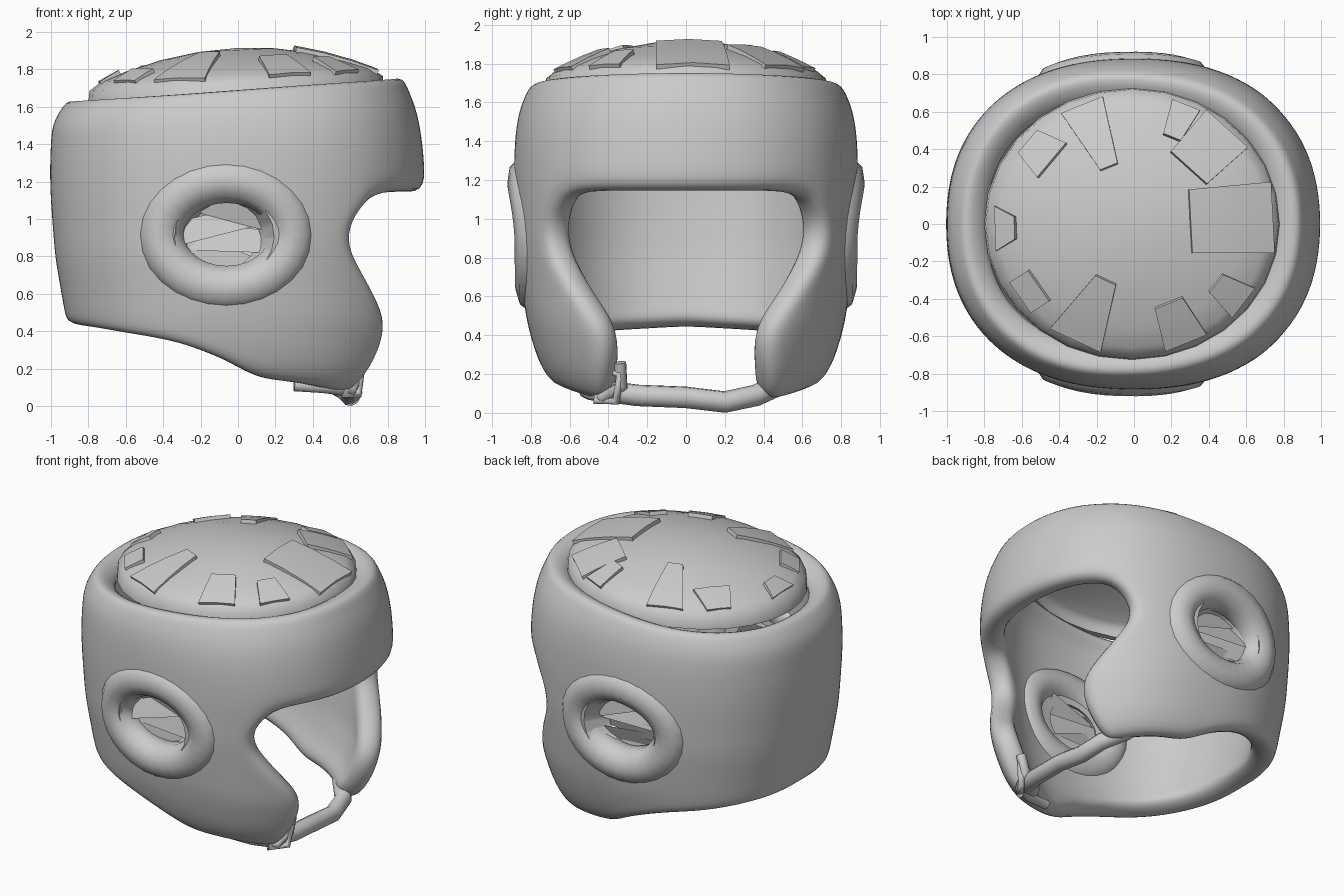
import bpy, bmesh, math, random
from math import sin, cos, radians

if "Cube" in bpy.data.objects:
    bpy.data.objects.remove(bpy.data.objects["Cube"])

random.seed(4)
EXP = 2.3                      # squareness of the horizontal outline
# height: front reach, back reach, half width of the padding
BODY = [(0.0, .76, .75, .60), (.2, .86, .84, .74), (.45, .93, .92, .82), (.8, .95, .98, .87),
        (1.2, 1.01, 1.01, .89), (1.5, .98, 1.0, .88), (1.62, .95, .93, .84), (1.76, .88, .80, .76)]
# height: angle of the cheek edge
EDGE = [(.05, 36), (.2, 29), (.4, 26), (.6, 36), (.82, 49), (.95, 50), (1.04, 47), (1.13, 41)]
# angle from the front: height of the lower rim
RIM = [(30, .02), (45, .05), (65, .09), (85, .12), (102, .24), (120, .33), (150, .40), (180, .43)]
JOIN = 1.12                    # height where cheeks meet the brow band


def lerp(table, k):
    if k <= table[0][0]:
        return table[0][1:]
    for a, b in zip(table, table[1:]):
        if k <= b[0]:
            f = (k - a[0]) / (b[0] - a[0])
            return [p + (q - p) * f for p, q in zip(a[1:], b[1:])]
    return table[-1][1:]


def surf(deg, z):
    """Point on the outer padding at an angle and a height."""
    fx, bx, wy = lerp(BODY, z)
    c, s = cos(radians(deg)), sin(radians(deg))
    ax = fx if c > 0 else bx
    r = (abs(c / ax) ** EXP + abs(s / wy) ** EXP) ** (-1 / EXP)
    return (r * c, r * s, z)


def side_y(x, z):
    fx, bx, wy = lerp(BODY, z)
    return wy * (1 - abs(x / (fx if x > 0 else bx)) ** EXP) ** (1 / EXP)


def add_mesh(name, bm):
    me = bpy.data.meshes.new(name)
    bm.to_mesh(me)
    bm.free()
    ob = bpy.data.objects.new(name, me)
    bpy.context.collection.objects.link(ob)
    return ob


def smooth(ob, angle=40):
    bpy.ops.object.select_all(action='DESELECT')
    ob.select_set(True)
    bpy.context.view_layer.objects.active = ob
    for m in list(ob.modifiers):
        bpy.ops.object.modifier_apply(modifier=m.name)
    bpy.ops.object.shade_smooth_by_angle(angle=radians(angle))


def thicken(ob, thick):
    m = ob.modifiers.new("thickness", 'SOLIDIFY')
    m.thickness, m.offset = thick, -1


def tube(name, pts, radius, closed=False):
    cu = bpy.data.curves.new(name, 'CURVE')
    cu.dimensions = '3D'
    cu.bevel_depth, cu.bevel_resolution = radius, 3
    cu.use_fill_caps = True
    sp = cu.splines.new('POLY')
    sp.points.add(len(pts) - 1)
    for p, co in zip(sp.points, pts):
        p.co = (*co, 1)
    sp.use_cyclic_u = closed
    sp.use_smooth = True
    ob = bpy.data.objects.new(name, cu)
    bpy.context.collection.objects.link(ob)
    return ob


def quads(bm, a, b):
    for i in range(len(a) - 1):
        bm.faces.new((a[i], a[i + 1], b[i + 1], b[i]))


# Padded shell: cheeks and back below, brow band all the way round above
bm = bmesh.new()
COLS, ROWS, BROW = 32, 8, 7
prev = None
for j in range(ROWS + 1):
    row = []
    for i in range(COLS + 1):
        s = i / COLS
        ang = 36 + 288 * s
        low = lerp(RIM, min(ang, 360 - ang))[0]
        z = low + (JOIN - low) * j / ROWS
        e = lerp(EDGE, z)[0]
        row.append(bm.verts.new(surf(e + (360 - 2 * e) * s, z)))
    if prev:
        quads(bm, prev, row)
    prev = row
e = EDGE[-1][1]
angles = [e + (360 - 2 * e) * i / COLS for i in range(COLS + 1)]
angles += [-e + 2 * e * i / BROW for i in range(1, BROW)]
prev = prev + [bm.verts.new(surf(a, JOIN + .02)) for a in angles[COLS + 1:]]
for t in (.25, .5, .72, .88, 1):
    row = [bm.verts.new(surf(a, JOIN + t * (1.715 + .06 * cos(radians(a)) - JOIN))) for a in angles]
    quads(bm, prev + prev[:1], row + row[:1])
    prev = row
shell = add_mesh("padded_shell", bm)
thicken(shell, .165)
m = shell.modifiers.new("soft", 'SUBSURF')
m.levels = m.render_levels = 2

# Funnel-shaped ear openings
cutters = []
for sgn in (-1, 1):
    bpy.ops.mesh.primitive_cone_add(vertices=20, radius1=.12, radius2=.36, depth=.45,
                                    location=(-.08, sgn * .80, .90),
                                    rotation=(radians(-90 * sgn), 0, 0))
    c = bpy.context.object
    c.name = "ear_cutter"
    c.scale = (1, .88, 1)
    c.hide_render = True
    cutters.append(c)
    m = shell.modifiers.new("ear_hole", 'BOOLEAN')
    m.operation, m.solver, m.object = 'DIFFERENCE', 'EXACT', c
smooth(shell, 45)
for c in cutters:
    bpy.data.objects.remove(c)

for sgn in (-1, 1):
    # Soft padded roll around each ear
    ring = []
    for k in range(28):
        a = 2 * math.pi * k / 28
        x, z = -.06 + .35 * cos(a), .92 + .29 * sin(a)
        ring.append((x, sgn * (side_y(x, z) - .092), z))
    tube("ear_roll", ring, .125, True)
    # Crumpled webbing across each ear opening
    for k in range(5):
        bpy.ops.mesh.primitive_grid_add(x_subdivisions=1, y_subdivisions=1, size=1)
        ob = bpy.context.object
        ob.name = "ear_webbing"
        ob.scale = (.46, .13, 1)
        ob.location = (-.09 + random.uniform(-.03, .03), sgn * (.70 + .012 * k),
                       .89 + .085 * (k - 2))
        ob.rotation_euler = (radians(90 + random.uniform(-25, 25)),
                             radians(random.uniform(-25, 25)), radians(random.uniform(-8, 8)))


# Crown dome, with a skirt tucked behind the brow band
def dome(x, y, lift=0):
    r2 = (x / .84) ** 2 + (y / .77) ** 2
    return (x, y, 1.915 - .195 * r2 + .045 * x + lift)


bm = bmesh.new()
N = 28
top = bm.verts.new(dome(0, 0))
prev = None
for r, drop in ((.25, 0), (.5, 0), (.75, 0), (.9, 0), (.98, .02), (.99, .09)):
    row = [bm.verts.new(dome(-.01 + .80 * r * cos(2 * math.pi * k / N),
                             .735 * r * sin(2 * math.pi * k / N), -drop)) for k in range(N)]
    for k in range(N):
        n = (k + 1) % N
        bm.faces.new((prev[k], row[k], row[n], prev[n]) if prev else (top, row[k], row[n]))
    prev = row
crown = add_mesh("crown_panel", bm)
thicken(crown, .05)
smooth(crown, 60)

# Overlapping flaps around the crown: angle, inner reach, inner width, outer width
FLAPS = [(3, .38, .17, .19), (48, .55, .13, .15), (68, .68, .05, .08), (112, .45, .05, .12),
         (140, .72, .12, .08), (182, .80, .06, .12), (215, .78, .10, .10), (245, .45, .06, .15),
         (292, .62, .08, .12), (322, .70, .06, .10)]
for ang, inner, w0, w1 in FLAPS:
    bm = bmesh.new()
    c, s = cos(radians(ang)), sin(radians(ang))
    prev = None
    for t in (0, .35, .7, 1):
        r = inner + (.93 - inner) * t
        w = w0 + (w1 - w0) * t
        row = [bm.verts.new(dome(.8 * r * c - s * w * q, .74 * r * s + c * w * q,
                                 .024 - .014 * t)) for q in (1, 0, -1)]
        if prev:
            quads(bm, prev, row)
        prev = row
    flap = add_mesh("crown_flap", bm)
    thicken(flap, .03)
    smooth(flap)

# Chin strap, its buckle and loose end
tube("chin_strap", [(.44, -.50, .16), (.56, -.40, .11), (.60, -.25, .09), (.61, 0, .08),
                    (.60, .2, .056), (.57, .36, .09), (.46, .49, .15)], .056)
tube("buckle", [(.57, -.46, .06), (.64, -.36, .06), (.66, -.34, .20), (.58, -.44, .22)], .022, True)
tube("strap_end", [(.30, -.52, .11), (.46, -.50, .10), (.60, -.42, .08), (.63, -.33, .14),
                   (.66, -.34, .26)], .032)
